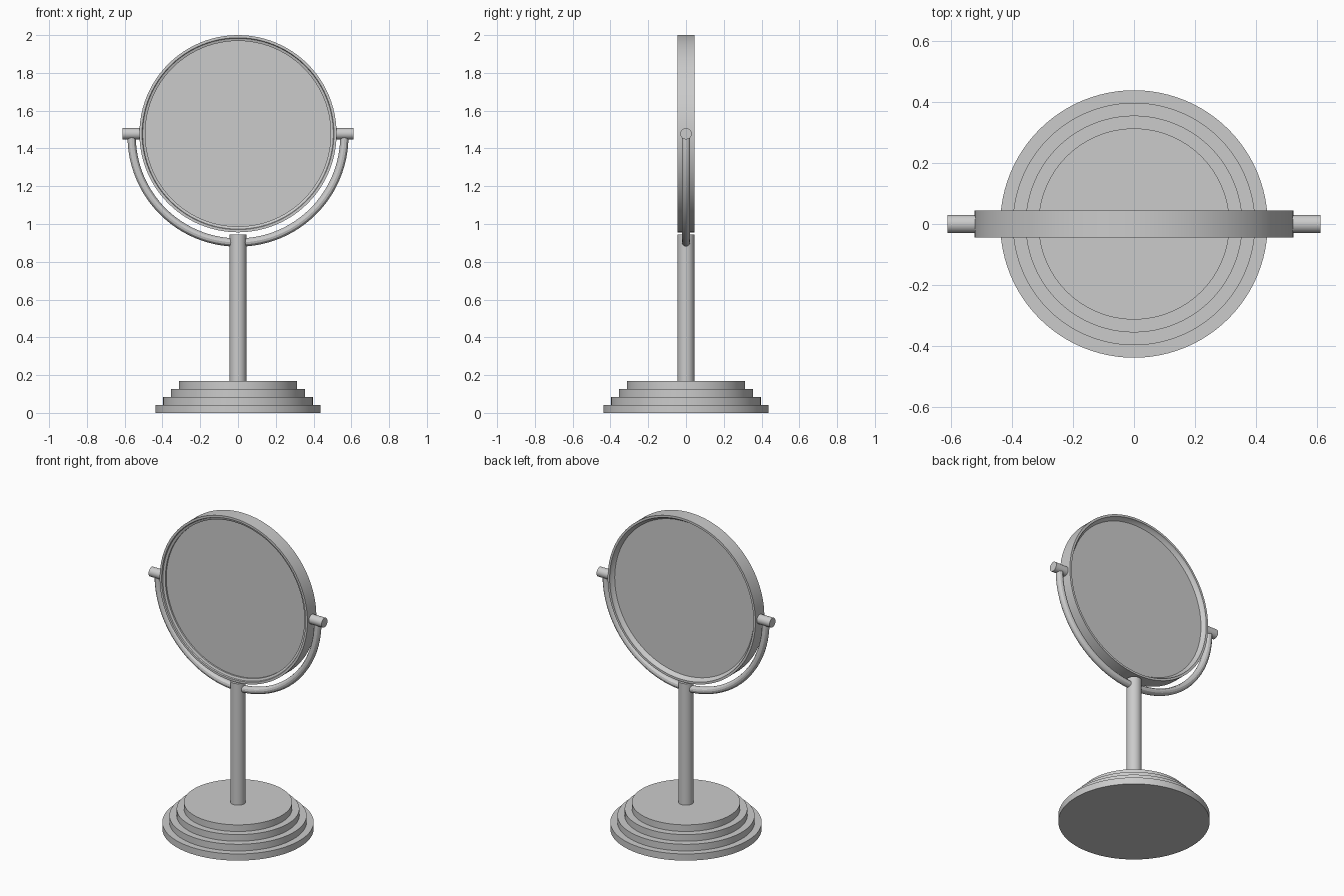
import bpy, math
from mathutils import Matrix

if "Cube" in bpy.data.objects:
    bpy.data.objects.remove(bpy.data.objects["Cube"])

SEG = 96
MIRROR_Z = 1.478
TURN_Y = Matrix.Rotation(math.radians(90), 4, 'X')   # lathe axis z -> -y
TURN_X = Matrix.Rotation(math.radians(90), 4, 'Y')   # lathe axis z -> x


def smooth(ob):
    bpy.ops.object.select_all(action='DESELECT')
    ob.select_set(True)
    bpy.context.view_layer.objects.active = ob
    bpy.ops.object.shade_smooth_by_angle(angle=math.radians(30))


def lathe(name, profile, matrix=Matrix(), closed=False, seg=SEG):
    """Revolve (radius, height) points around z; cap the ends unless closed."""
    n = len(profile)
    verts = [(r * math.cos(2 * math.pi * i / seg), r * math.sin(2 * math.pi * i / seg), h)
             for i in range(seg) for r, h in profile]
    faces = []
    for i in range(seg):
        a, b = i * n, (i + 1) % seg * n
        for j in range(n if closed else n - 1):
            k = (j + 1) % n
            faces.append((a + j, b + j, b + k, a + k))
    if not closed:
        faces.append([i * n for i in reversed(range(seg))])
        faces.append([i * n + n - 1 for i in range(seg)])
    me = bpy.data.meshes.new(name)
    me.from_pydata(verts, [], faces)
    me.transform(matrix)
    me.update()
    ob = bpy.data.objects.new(name, me)
    bpy.context.collection.objects.link(ob)
    smooth(ob)
    return ob


# stepped round base
steps = []
for i, r in enumerate((0.438, 0.397, 0.355, 0.313)):
    steps += [(r, i * 0.0425), (r, (i + 1) * 0.0425)]
lathe("base", steps)

# post
lathe("post", [(0.044, 0.16), (0.044, 0.945)], seg=48)

# mirror frame: closed ring section with a stepped lip on each side
at_mirror = Matrix.Translation((0, 0, MIRROR_Z)) @ TURN_Y
lathe("mirror_frame", [(0.522, -0.045), (0.522, 0.045), (0.508, 0.045), (0.505, 0.037),
                       (0.491, 0.032), (0.491, -0.018), (0.505, -0.033), (0.508, -0.045)],
      at_mirror, closed=True)

# mirror glass, recessed on both sides
lathe("mirror_glass", [(0.493, -0.018), (0.493, 0.022)], at_mirror)

# pivot pins
for side, label in ((-1, "left"), (1, "right")):
    m = Matrix.Translation((side * 0.5625, 0, MIRROR_Z)) @ TURN_X
    lathe(label + "_pivot", [(0.03, -0.0485), (0.03, 0.0485)], m, seg=32)

# half-ring yoke, swept as a round curve
cu = bpy.data.curves.new("yoke", 'CURVE')
cu.dimensions = '3D'
cu.bevel_depth = 0.022
cu.bevel_resolution = 4
cu.use_fill_caps = True
sp = cu.splines.new('POLY')
N = 64
sp.points.add(N)
for i, p in enumerate(sp.points):
    a = math.pi + math.pi * i / N
    p.co = (0.563 * math.cos(a), 0, 1.465 + 0.563 * math.sin(a), 1)
yoke = bpy.data.objects.new("yoke", cu)
bpy.context.collection.objects.link(yoke)
bpy.ops.object.select_all(action='DESELECT')
yoke.select_set(True)
bpy.context.view_layer.objects.active = yoke
bpy.ops.object.convert(target='MESH')
smooth(bpy.context.view_layer.objects.active)
